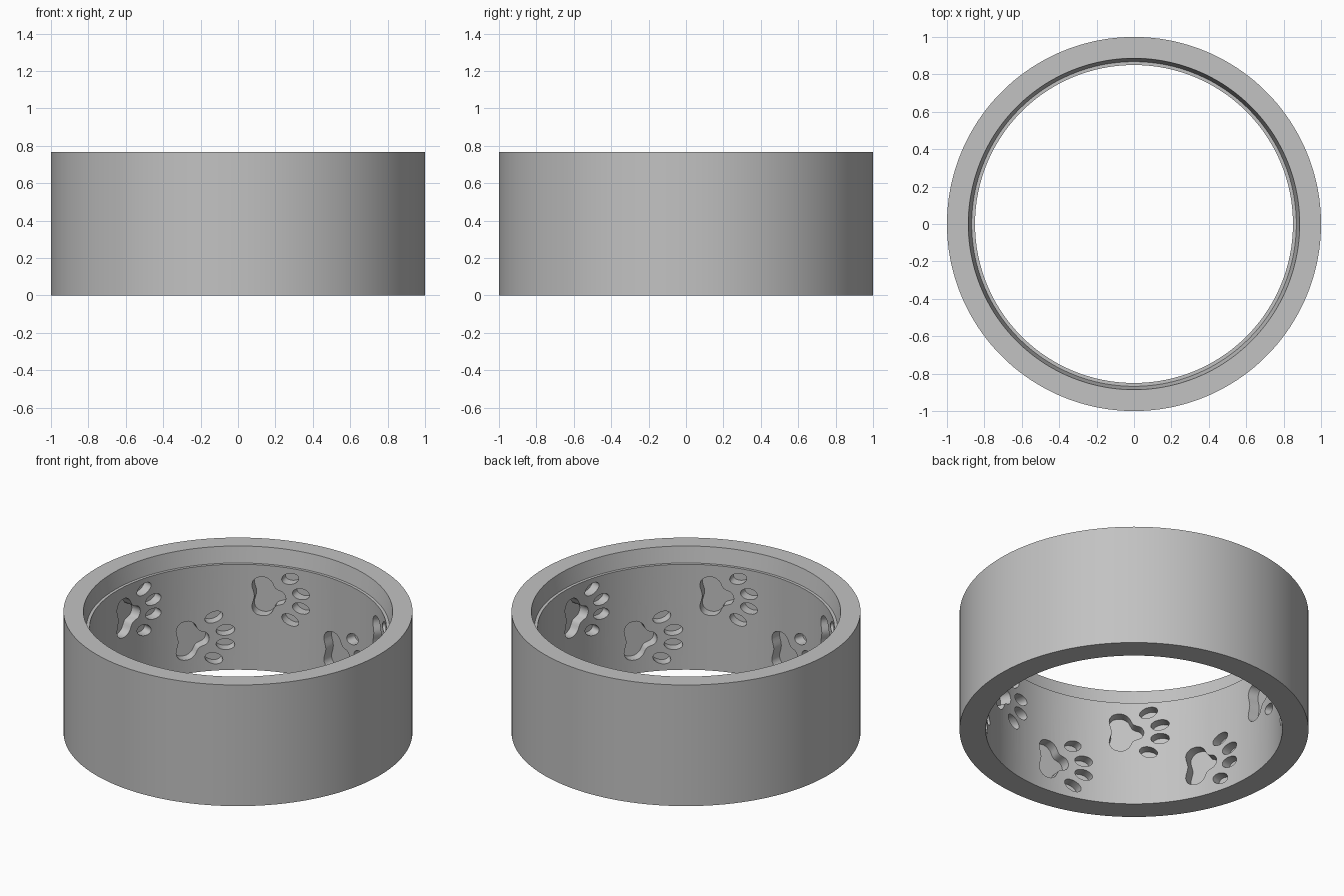
import bpy, bmesh, math
from mathutils import Matrix, Vector

cube = bpy.data.objects.get("Cube")
if cube:
    bpy.data.objects.remove(cube, do_unlink=True)

SEGMENTS = 180
BORE = 0.85
FLOOR = 0.91

# Plain grey metal
metal = bpy.data.materials.new("grey_metal")
metal.use_nodes = True
grey = (0.54, 0.54, 0.54, 1)
metal.diffuse_color = grey
metal.node_tree.nodes["Principled BSDF"].inputs["Base Color"].default_value = grey


def make_object(name, bm):
    bmesh.ops.recalc_face_normals(bm, faces=bm.faces)
    mesh = bpy.data.meshes.new(name)
    bm.to_mesh(mesh)
    bm.free()
    mesh.materials.append(metal)
    obj = bpy.data.objects.new(name, mesh)
    bpy.context.collection.objects.link(obj)
    return obj


# Ring band: closed profile of (radius, height) with a tapered recess at the top
profile = [(BORE, 0), (1, 0), (1, 0.766), (0.886, 0.766), (0.868, 0.667), (BORE, 0.667)]
bm = bmesh.new()
rows = []
for i in range(SEGMENTS):
    a = math.tau * i / SEGMENTS
    rows.append([bm.verts.new((r * math.cos(a), r * math.sin(a), z)) for r, z in profile])
for i in range(SEGMENTS):
    here, after = rows[i], rows[(i + 1) % SEGMENTS]
    for j in range(len(profile)):
        k = (j + 1) % len(profile)
        bm.faces.new((here[j], after[j], after[k], here[k]))
ring = make_object("ring_band", bm)


def smooth_loop(points, steps=4):
    """Closed Catmull-Rom curve through the points."""
    n, out = len(points), []
    for i in range(n):
        p0, p1, p2, p3 = (Vector(points[(i + d) % n]) for d in (-1, 0, 1, 2))
        for s in range(steps):
            t = s / steps
            out.append(0.5 * (2 * p1 + (p2 - p0) * t + (2 * p0 - 5 * p1 + 4 * p2 - p3) * t ** 2
                              + (3 * p1 - p0 - 3 * p2 + p3) * t ** 3))
    return out


def ellipse(length, width, tilt, count=24):
    turn = Matrix.Rotation(tilt, 2)
    return [turn @ Vector((length * math.cos(math.tau * i / count),
                           width * math.sin(math.tau * i / count))) for i in range(count)]


def add_prism(bm, outline, angle, height):
    """Prism pointing outward from the axis, from inside the bore to the recess floor."""
    out = Vector((math.cos(angle), math.sin(angle), 0))
    side = Vector((math.sin(angle), -math.cos(angle), 0))
    up = Vector((0, 0, 1))
    ends = [[bm.verts.new(out * r + side * p.x + up * (height + p.y)) for p in outline]
            for r in (0.78, FLOOR)]
    bm.faces.new(ends[0])
    bm.faces.new(ends[1][::-1])
    for i in range(len(outline)):
        k = (i + 1) % len(outline)
        bm.faces.new((ends[0][i], ends[1][i], ends[1][k], ends[0][k]))


# Paw recesses: three-lobed pad and four toes, twelve times at two heights
half_pad = [(-0.098, 0.07), (-0.075, 0.112), (-0.025, 0.122), (0.014, 0.1),
            (0.04, 0.055), (0.085, 0.035)]
pad = smooth_loop([(-0.084, 0)] + half_pad + [(0.101, 0)]
                  + [(u, -v) for u, v in reversed(half_pad)])
toes = [(0.128, 0.13, 0.35), (0.195, 0.045, 0.1)]

bm = bmesh.new()
for i in range(12):
    angle = math.radians(23 + 30 * i)
    height = 0.47 if i % 2 else 0.208
    add_prism(bm, pad, angle, height)
    for along, rise, tilt in toes:
        for s in (1, -1):
            add_prism(bm, ellipse(0.054, 0.034, s * tilt), angle - along / BORE, height + s * rise)
cutter = make_object("paw_cutter", bm)
cutter.hide_render = True

# Cut the recesses into the bore
cut = ring.modifiers.new("paw_recesses", "BOOLEAN")
cut.operation = "DIFFERENCE"
cut.solver = "EXACT"
cut.object = cutter
bpy.ops.object.select_all(action="DESELECT")
ring.select_set(True)
bpy.context.view_layer.objects.active = ring
bpy.ops.object.modifier_apply(modifier=cut.name)
bpy.data.objects.remove(cutter, do_unlink=True)
bpy.ops.object.shade_smooth_by_angle(angle=math.radians(30))
